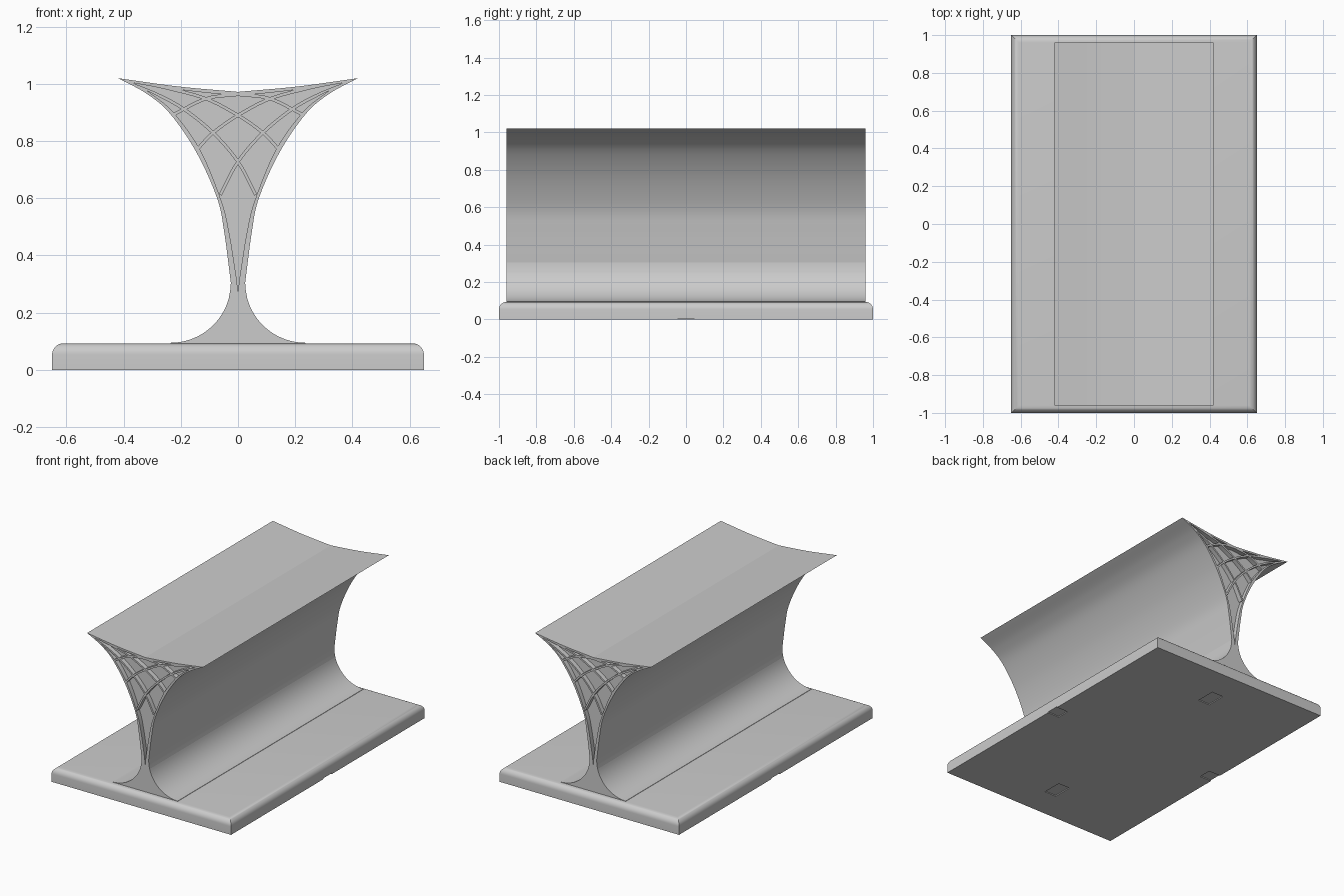
import bpy, bmesh, math
from mathutils import Vector

cube = bpy.data.objects.get("Cube")
if cube:
    bpy.data.objects.remove(cube, do_unlink=True)

HALF_LENGTH = 0.96
RECESS = 0.03
BASE_TOP = 0.093

grey = bpy.data.materials.new("light grey")
grey.use_nodes = True
grey.diffuse_color = (0.6, 0.6, 0.6, 1)
grey.node_tree.nodes["Principled BSDF"].inputs["Base Color"].default_value = (0.6, 0.6, 0.6, 1)


def finish(name, bm, angle):
    bmesh.ops.remove_doubles(bm, verts=bm.verts, dist=1e-5)
    bmesh.ops.recalc_face_normals(bm, faces=bm.faces)
    mesh = bpy.data.meshes.new(name)
    bm.to_mesh(mesh)
    bm.free()
    mesh.materials.append(grey)
    obj = bpy.data.objects.new(name, mesh)
    bpy.context.collection.objects.link(obj)
    if angle:
        smooth(obj, angle)
    return obj


def smooth(obj, angle):
    bpy.ops.object.select_all(action='DESELECT')
    obj.select_set(True)
    bpy.context.view_layer.objects.active = obj
    bpy.ops.object.shade_smooth_by_angle(angle=math.radians(angle))


def spline(points, steps=8):
    """Smooth 2D curve through the given points."""
    p = [Vector(q) for q in points]
    p = [2 * p[0] - p[1]] + p + [2 * p[-1] - p[-2]]
    out = []
    for a, b, c, d in zip(p, p[1:], p[2:], p[3:]):
        for i in range(steps):
            t = i / steps
            out.append(0.5 * (2 * b + (c - a) * t + (2 * a - 5 * b + 4 * c - d) * t * t
                              + (3 * b - a - 3 * c + d) * t ** 3))
    return out + [p[-2]]


def mirrored(half):
    """Close a right-hand half profile across x = 0."""
    return half + [Vector((-q.x, q.y)) for q in reversed(half) if q.x > 1e-6]


def loft(bm, sections):
    """Skin a list of (profile, y) sections and cap both ends."""
    loops = [[bm.verts.new((q[0], y, q[1])) for q in prof] for prof, y in sections]
    for a, b in zip(loops, loops[1:]):
        n = len(a)
        for i in range(n):
            j = (i + 1) % n
            bm.faces.new((a[i], a[j], b[j], b[i]))
    bm.faces.new(loops[0])
    bm.faces.new(loops[-1])


def add_box(bm, centre, size):
    verts = bmesh.ops.create_cube(bm, size=1)["verts"]
    for v in verts:
        v.co = Vector(c + s * k for c, s, k in zip(centre, size, v.co))


# Base slab with rounded top edges
bm = bmesh.new()
add_box(bm, (0, 0, BASE_TOP / 2), (1.3, 2, BASE_TOP))
top_edges = [e for e in bm.edges if all(v.co.z > BASE_TOP / 2 for v in e.verts)]
bmesh.ops.bevel(bm, geom=top_edges, offset=0.04, segments=8, profile=0.5, affect='EDGES')
base = finish("base", bm, 0)

# Shallow notches under the base
bm = bmesh.new()
for s in (-1, 1):
    add_box(bm, (0, s * 0.73, 0), (0.085, 0.13, 0.012))
    add_box(bm, (s * 0.63, 0, 0), (0.13, 0.085, 0.012))
cutter = finish("notch_cutter", bm, 0)
cutter.hide_render = True
mod = base.modifiers.new("notches", 'BOOLEAN')
mod.operation = 'DIFFERENCE'
mod.solver = 'EXACT'
mod.object = cutter
bpy.context.view_layer.objects.active = base
bpy.ops.object.modifier_apply(modifier=mod.name)
bpy.data.objects.remove(cutter, do_unlink=True)
smooth(base, 30)

# Flared foot, a circular sweep from the base up to the neck
RADIUS = 0.21
SPLIT = 0.25
end_angle = math.asin((0.305 - SPLIT) / RADIUS)
arc = []
for i in range(25):
    a = math.pi / 2 + (end_angle - math.pi / 2) * i / 24
    arc.append(Vector((0.235 - RADIUS * math.cos(a), 0.305 - RADIUS * math.sin(a))))
arc.insert(0, Vector((0.24, BASE_TOP - 0.01)))
foot = arc + [Vector((-q.x, q.y)) for q in reversed(arc)]
bm = bmesh.new()
loft(bm, [(foot, -HALF_LENGTH), (foot, HALF_LENGTH)])
finish("foot", bm, 6)

# Flaring body with a recessed pocket in each end
outer = (spline([arc[-1], (0.027, 0.28), (0.025, 0.305)], 4)[:-1]
         + spline([(0.025, 0.305), (0.048, 0.48), (0.073, 0.6), (0.145, 0.76),
                   (0.237, 0.895), (0.32, 0.966), (0.42, 1.02)])[:-1]
         + spline([(0.42, 1.02), (0.21, 0.991), (0, 0.972)]))
inner = (spline([(0, 0.262), (0.002, 0.29), (0.005, 0.32)], 4)[:-1]
         + spline([(0.005, 0.32), (0.03, 0.475), (0.058, 0.59), (0.13, 0.765),
                   (0.222, 0.896), (0.30, 0.963), (0.365, 1.003)])[:-1]
         + spline([(0.365, 1.003), (0.2, 0.982), (0, 0.962)]))
outer_loop = outer + [Vector((-q.x, q.y)) for q in reversed(outer[:-1])]
inner_loop = inner + [Vector((-q.x, q.y)) for q in reversed(inner[:-1])]
floor_y = HALF_LENGTH - RECESS
bm = bmesh.new()
loft(bm, [(inner_loop, -floor_y), (inner_loop, -HALF_LENGTH), (outer_loop, -HALF_LENGTH),
          (outer_loop, HALF_LENGTH), (inner_loop, HALF_LENGTH), (inner_loop, floor_y)])
finish("body", bm, 6)

# Crossing ribs that fan out from both upper tips
rib_paths = [
    [(-0.385, 1.009), (-0.2, 0.984), (0, 0.963), (0.112, 0.948), (0.225, 0.893)],
    [(-0.385, 1.008), (-0.25, 0.985), (-0.112, 0.948), (0, 0.89), (0.087, 0.829), (0.14, 0.774)],
    [(-0.38, 1.006), (-0.29, 0.967), (-0.19, 0.912), (-0.087, 0.829), (0, 0.728), (0.062, 0.612)],
]
for end, sign in (("front", -1), ("back", 1)):
    bm = bmesh.new()
    for path in rib_paths:
        line = spline(path, 6)
        left, right = [], []
        for i, q in enumerate(line):
            tangent = (line[min(i + 1, len(line) - 1)] - line[max(i - 1, 0)]).normalized()
            side = Vector((-tangent.y, tangent.x)) * min(0.0055, 0.001 + 0.0006 * i)
            left.append(q + side)
            right.append(q - side)
        strip = left + right[::-1]
        for flip in (1, -1):
            shape = [(q.x * flip, q.y) for q in strip]
            loft(bm, [(shape, sign * (floor_y - 0.005)), (shape, sign * HALF_LENGTH)])
    finish(end + "_ribs", bm, 20)
